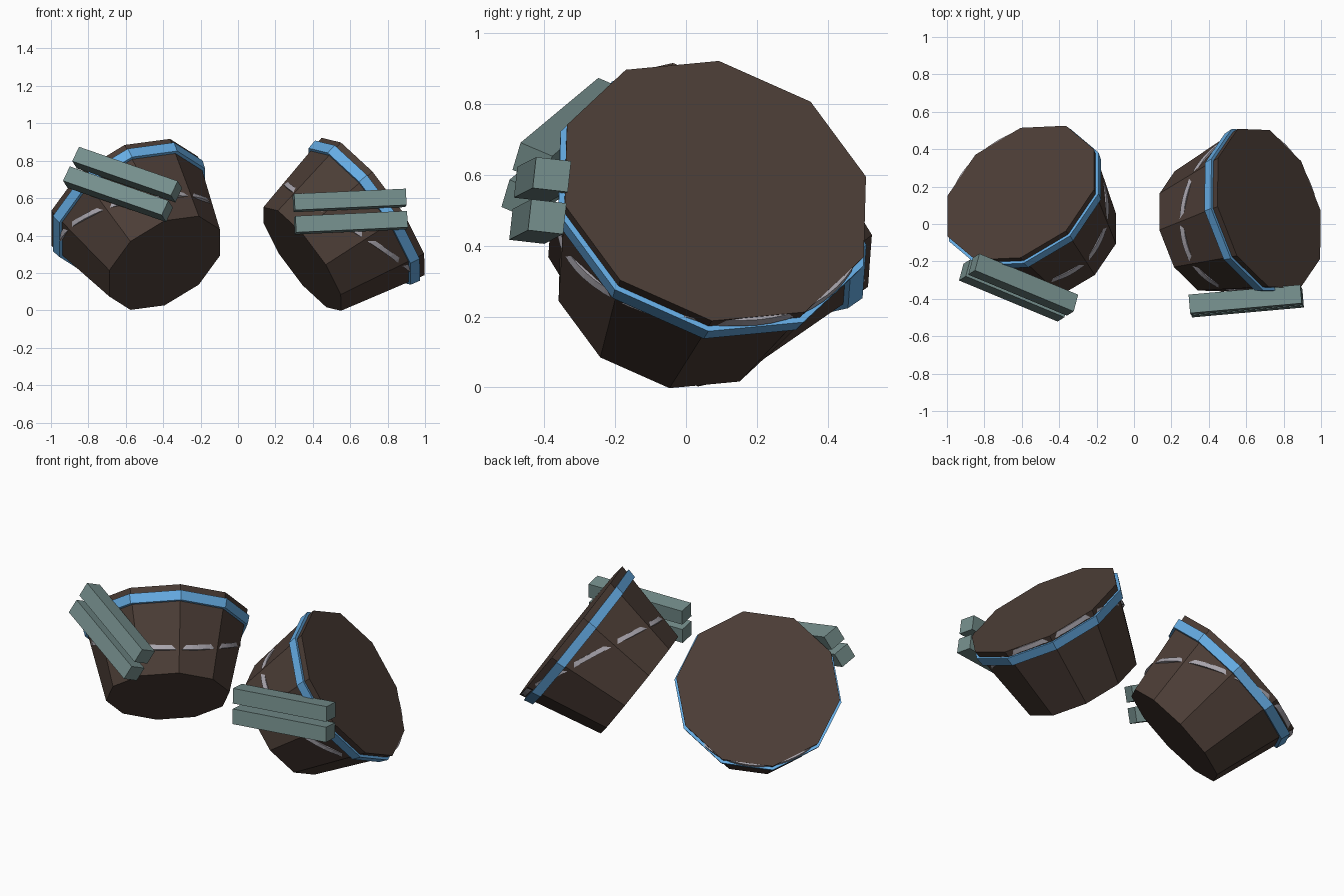
import bpy, bmesh, math
from mathutils import Matrix, Vector

if "Cube" in bpy.data.objects:
    bpy.data.objects.remove(bpy.data.objects["Cube"])

SIDES = 10
R_TOP, R_BOTTOM, HEIGHT = 0.459, 0.346, 0.487


def material(name, rgb):
    m = bpy.data.materials.new(name)
    m.diffuse_color = (*rgb, 1)
    m.use_nodes = True
    m.node_tree.nodes["Principled BSDF"].inputs["Base Color"].default_value = m.diffuse_color
    return m


BROWN = material("dark_brown", (0.072, 0.047, 0.037))
BLUE = material("sky_blue", (0.133, 0.42, 0.79))
TEAL = material("grey_teal", (0.18, 0.275, 0.265))
GREY = material("pale_grey", (0.39, 0.37, 0.41))


def wall(a):
    """Corner radius of the tub wall at height a (0 = wide end, negative below)."""
    return R_TOP + (R_TOP - R_BOTTOM) * a / HEIGHT


def frame(x, z, origin):
    """Matrix with local z along z and local x near x."""
    z = Vector(z).normalized()
    x = Vector(x)
    x = (x - z * x.dot(z)).normalized()
    m = Matrix((x, z.cross(x), z)).transposed().to_4x4()
    m.translation = origin
    return m


def make(name, bm, mat, matrix):
    bmesh.ops.recalc_face_normals(bm, faces=bm.faces)
    me = bpy.data.meshes.new(name)
    bm.to_mesh(me)
    bm.free()
    me.materials.append(mat)
    ob = bpy.data.objects.new(name, me)
    bpy.context.collection.objects.link(ob)
    ob.matrix_world = matrix
    return ob


def sweep(sections, closed_profile=True, caps=False):
    """Join a closed loop of cross-sections, each a list of points."""
    bm = bmesh.new()
    rows = [[bm.verts.new(p) for p in s] for s in sections]
    n, k = len(rows), len(rows[0])
    for i in range(n):
        a, b = rows[i], rows[(i + 1) % n]
        for j in range(k if closed_profile else k - 1):
            bm.faces.new((a[j], b[j], b[(j + 1) % k], a[(j + 1) % k]))
    if caps:
        bm.faces.new([r[0] for r in rows])
        bm.faces.new([r[-1] for r in rows])
    return bm


def polar(t, r, a):
    return (r * math.cos(t), r * math.sin(t), a)


def tub(side, x, z, origin, low_angle):
    m = frame(x, z, origin)
    turns = [math.tau * i / SIDES for i in range(SIDES)]
    # tapered body with flat closed ends
    make(side + "_tub_body", sweep([[polar(t, R_BOTTOM, -HEIGHT), polar(t, R_TOP, 0)]
         for t in turns], False, True), BROWN, m)
    # raised hoop below the wide end
    lo, hi = -0.092, -0.038
    make(side + "_tub_hoop", sweep([[polar(t, wall(lo) - 0.02, lo), polar(t, wall(lo) + 0.018, lo),
         polar(t, wall(hi) + 0.018, hi), polar(t, wall(hi) - 0.02, hi)]
         for t in turns]), BLUE, m)
    # slanted round wire, showing only where it breaks through the flat staves
    rows = []
    for i in range(60):
        t = math.tau * i / 60
        a = min(-0.17 - 0.175 * math.cos(t - math.radians(low_angle)), -0.016)
        r = wall(a) * 0.98
        rows.append([polar(t, r - 0.04, a - 0.014), polar(t, r, a - 0.014),
                     polar(t, r, a + 0.014), polar(t, r - 0.04, a + 0.014)])
    make(side + "_tub_wire", sweep(rows), GREY, m)


def bars(side, along, up, centre):
    # two parallel square bars
    up = Vector(up).normalized()
    for name, s in (("upper", 0.06), ("lower", -0.06)):
        bm = bmesh.new()
        bmesh.ops.create_cube(bm, size=1)
        bmesh.ops.scale(bm, vec=(0.6, 0.1, 0.088), verts=bm.verts)
        make(f"{side}_{name}_bar", bm, TEAL, frame(along, up, Vector(centre) + up * s))


tub("left", (-0.392, -0.018, -0.238), (-0.439, 0.588, 0.680), (-0.606, 0.167, 0.584), -222)
tub("right", (0.275, -0.01, -0.367), (0.778, 0.251, 0.576), (0.722, 0.083, 0.555), -142)
bars("left", (0.527, -0.219, -0.182), (0.41, 0.26, 0.87), (-0.617, -0.34, 0.673))
bars("right", (0.596, 0.053, 0.027), (-0.055, 0.11, 0.99), (0.60, -0.412, 0.528))
